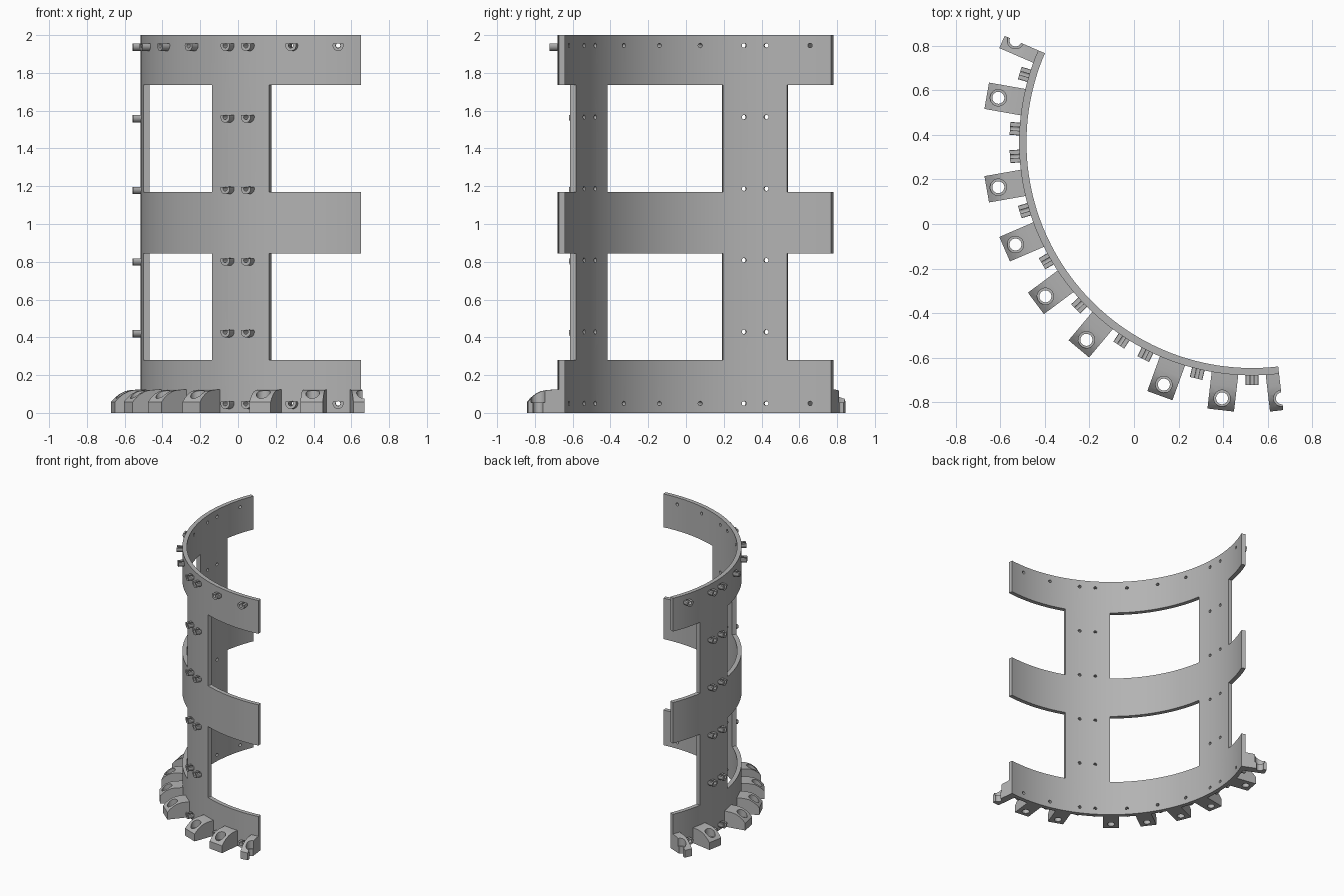
import bpy, bmesh
from math import sin, cos, radians, ceil, pi, tau
from mathutils import Matrix, Vector

if "Cube" in bpy.data.objects:
    bpy.data.objects.remove(bpy.data.objects["Cube"], do_unlink=True)

CENTRE = Vector((0.53, 0.366, 0))
R_IN, R_OUT = 1.013, 1.046
START, END = 156.67, 276.67
COLUMNS, HALF_COLUMN = (180, 240), 9.6
BANDS = ((0, 0.28), (0.845, 1.17), (1.735, 2.0))
SLEEVE_Z = [0.05 + 0.379 * i for i in range(6)]
RING_ANGLES = [163.33, 176.67, 183.33, 196.67, 210, 223.33, 236.67, 243.33, 256.67, 270]
COLUMN_ANGLES = [c + d for c in COLUMNS for d in (-3.33, 3.33)]
BLOCK_ANGLES = (170, 190, 203.33, 216.67, 230, 250, 263.33)
BOLT_R = 1.157

grey = bpy.data.materials.new("mid grey")
grey.use_nodes = True
colour = (0.45, 0.45, 0.45, 1)
grey.diffuse_color = colour
grey.node_tree.nodes["Principled BSDF"].inputs["Base Color"].default_value = colour


def to_mesh(bm, name):
    bmesh.ops.recalc_face_normals(bm, faces=bm.faces)
    mesh = bpy.data.meshes.new(name)
    bm.to_mesh(mesh)
    bm.free()
    mesh.materials.append(grey)
    return mesh


def add(name, mesh, angle=0, z=0):
    ob = bpy.data.objects.new(name, mesh)
    bpy.context.collection.objects.link(ob)
    ob.location = CENTRE + Vector((0, 0, z))
    ob.rotation_euler.z = radians(angle)
    return ob


def smooth(ob):
    bpy.ops.object.select_all(action="DESELECT")
    ob.select_set(True)
    bpy.context.view_layer.objects.active = ob
    bpy.ops.object.shade_smooth_by_angle(angle=radians(25))


def cut(mesh, cutter_mesh):
    """Subtract one mesh from another and return the result."""
    ob, cutter = add("work", mesh), add("cutter", cutter_mesh)
    cutter.hide_render = True
    mod = ob.modifiers.new("cut", "BOOLEAN")
    mod.object, mod.operation, mod.solver = cutter, "DIFFERENCE", "EXACT"
    bpy.context.view_layer.update()
    result = bpy.data.meshes.new_from_object(
        ob.evaluated_get(bpy.context.evaluated_depsgraph_get()))
    result.name = mesh.name
    for o in (ob, cutter):
        bpy.data.objects.remove(o, do_unlink=True)
    return result


def prism(bm, points, offset):
    face = bm.faces.new([bm.verts.new(p) for p in points])
    ext = bmesh.ops.extrude_face_region(bm, geom=[face])["geom"]
    moved = [v for v in ext if isinstance(v, bmesh.types.BMVert)]
    bmesh.ops.translate(bm, verts=moved, vec=offset)


# Curved frame: three bands joined by two columns
breaks = [START] + [c + s * HALF_COLUMN for c in COLUMNS for s in (-1, 1)] + [END]
angles = [START]
for a, b in zip(breaks, breaks[1:]):
    n = ceil((b - a) / 2)
    angles += [a + (b - a) * i / n for i in range(1, n + 1)]
levels = [z for band in BANDS for z in band]

bm = bmesh.new()
grid = [[[bm.verts.new((r * cos(radians(a)), r * sin(radians(a)), z)) for z in levels]
         for a in angles] for r in (R_IN, R_OUT)]


def solid(i, j):
    if not (0 <= i < len(angles) - 1 and 0 <= j < len(levels) - 1):
        return False
    mid = (angles[i] + angles[i + 1]) / 2
    return j % 2 == 0 or any(abs(mid - c) < HALF_COLUMN for c in COLUMNS)


for i in range(len(angles) - 1):
    for j in range(len(levels) - 1):
        if not solid(i, j):
            continue
        corners = ((i, j), (i + 1, j), (i + 1, j + 1), (i, j + 1))
        for layer in grid:
            bm.faces.new([layer[p][q] for p, q in corners])
        # Close the rim wherever the neighbouring cell is open
        sides = ((i, j - 1), (i + 1, j), (i, j + 1), (i - 1, j))
        for k, side in enumerate(sides):
            if not solid(*side):
                (p, q), (s, t) = corners[k], corners[(k + 1) % 4]
                bm.faces.new((grid[0][p][q], grid[0][s][t], grid[1][s][t], grid[1][p][q]))
bmesh.ops.delete(bm, geom=[v for v in bm.verts if not v.link_faces], context="VERTS")
frame_mesh = to_mesh(bm, "curved_frame")

# Bolt holes through the frame
spots = [(a, z) for k, z in enumerate(SLEEVE_Z)
         for a in (RING_ANGLES if k in (0, 5) else COLUMN_ANGLES)]
bm = bmesh.new()
for a, z in spots:
    place = (Matrix.Rotation(radians(a), 4, "Z") @ Matrix.Translation((R_OUT, 0, z))
             @ Matrix.Rotation(pi / 2, 4, "Y"))
    bmesh.ops.create_cone(bm, cap_ends=True, segments=12, radius1=0.012, radius2=0.012,
                          depth=0.2, matrix=place)
smooth(add("curved_frame", cut(frame_mesh, to_mesh(bm, "hole_cutter"))))

# Half-round sleeves under each bolt hole, open at the top
bm = bmesh.new()
outer = [(0.029, radians(160 + 220 * i / 14)) for i in range(15)]
inner = [(0.013, radians(410 - 280 * i / 12)) for i in range(13)]
prism(bm, [(R_OUT - 0.01, r * cos(t), r * sin(t)) for r, t in outer + inner], (0.053, 0, 0))
sleeve_mesh = to_mesh(bm, "bolt_sleeve")
for n, (a, z) in enumerate(spots):
    ob = add(f"bolt_sleeve_{n + 1}", sleeve_mesh, a, z)
smooth(ob)


# Base lugs with a counterbored vertical hole
def lug(name, y0, y1):
    profile = ((1.03, 0), (1.21, 0), (1.21, 0.058), (1.19, 0.08), (1.165, 0.1),
               (1.135, 0.115), (1.1, 0.122), (1.03, 0.124))
    bm = bmesh.new()
    prism(bm, [(r, y0, z) for r, z in profile], (0, y1 - y0, 0))
    body = to_mesh(bm, name)
    bm = bmesh.new()
    rings = [[bm.verts.new((BOLT_R + r * cos(tau * i / 24), r * sin(tau * i / 24), z))
              for i in range(24)]
             for r, z in ((0.027, -0.05), (0.027, 0.055), (0.037, 0.055), (0.037, 0.2))]
    for lo, hi in zip(rings, rings[1:]):
        for i in range(24):
            k = (i + 1) % 24
            bm.faces.new((lo[i], lo[k], hi[k], hi[i]))
    bm.faces.new(rings[0])
    bm.faces.new(rings[-1])
    return cut(body, to_mesh(bm, "bore_cutter"))


lug_mesh = lug("base_lug", -0.06, 0.06)
for n, a in enumerate(BLOCK_ANGLES):
    ob = add(f"base_lug_{n + 1}", lug_mesh, a)
smooth(ob)
smooth(add("back_half_lug", lug("back_half_lug", 0, 0.06), START))
smooth(add("front_half_lug", lug("front_half_lug", -0.06, 0), END))
